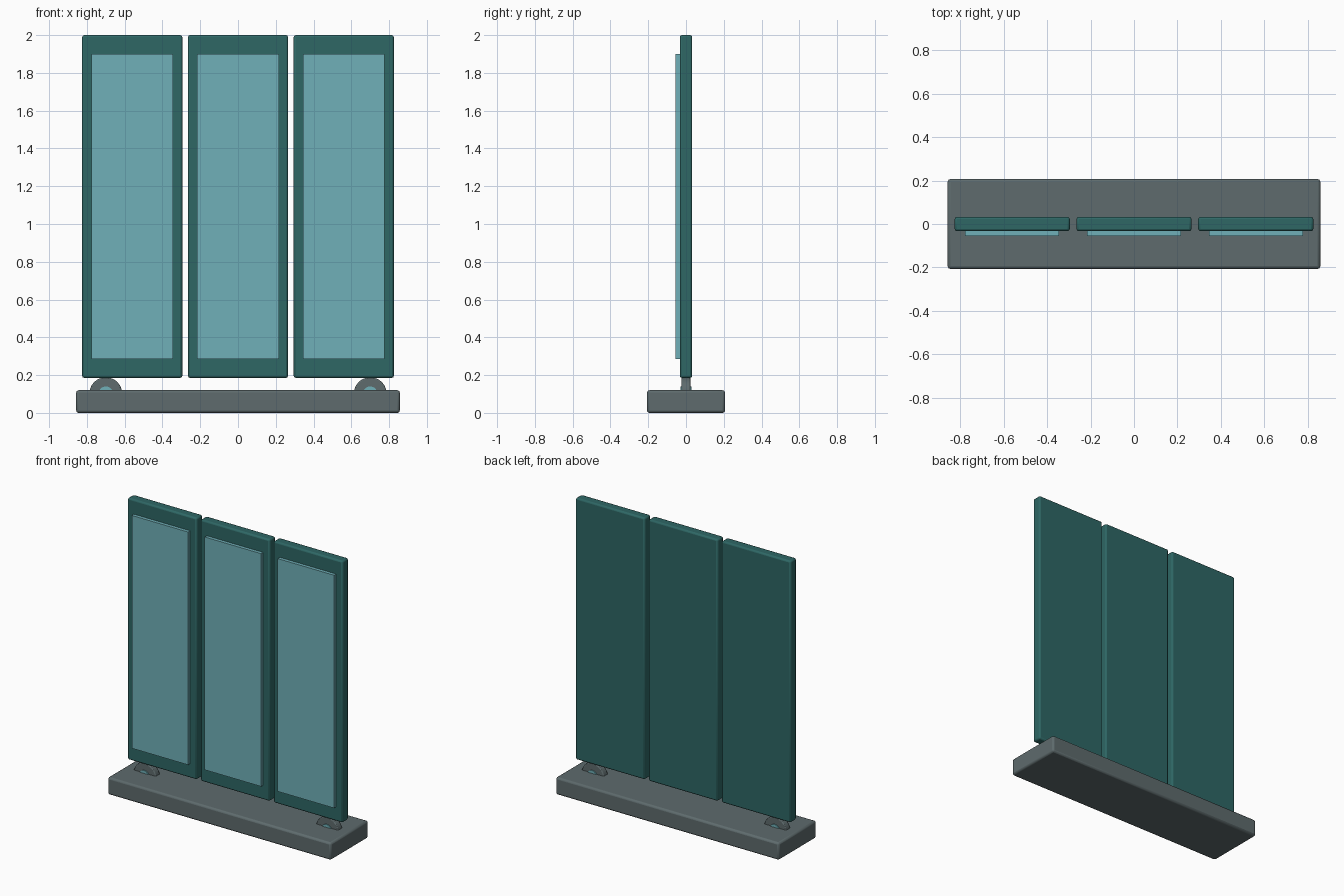
import bpy
import math

if "Cube" in bpy.data.objects:
    bpy.data.objects.remove(bpy.data.objects["Cube"])


def make_material(name, rgb):
    """Flat colour given as sRGB 0-255, stored as linear."""
    m = bpy.data.materials.new(name)
    lin = [((c / 255 + 0.055) / 1.055) ** 2.4 for c in rgb]
    m.diffuse_color = (*lin, 1.0)
    m.use_nodes = True
    m.node_tree.nodes["Principled BSDF"].inputs["Base Color"].default_value = m.diffuse_color
    return m


dark_teal = make_material("dark teal", (46, 103, 101))
light_teal = make_material("light teal", (112, 176, 184))
grey = make_material("slate grey", (94, 107, 109))


def finish(obj, name, material, bevel):
    obj.name = name
    obj.data.materials.append(material)
    if bevel:
        mod = obj.modifiers.new("soft edges", 'BEVEL')
        mod.width = bevel
        mod.segments = 2
        mod.limit_method = 'ANGLE'
        mod.angle_limit = math.radians(40)
    bpy.ops.object.shade_smooth_by_angle(angle=math.radians(30))
    return obj


def box(name, x, y, z, material, bevel=0.0):
    """Box from (min, max) pairs on each axis."""
    centre = [(a + b) / 2 for a, b in (x, y, z)]
    bpy.ops.mesh.primitive_cube_add(size=1, location=centre)
    obj = bpy.context.object
    obj.scale = [b - a for a, b in (x, y, z)]
    bpy.ops.object.transform_apply(location=False, rotation=False, scale=True)
    return finish(obj, name, material, bevel)


def disc(name, x, z, radius, width, material, bevel=0.0):
    """Cylinder with its axle along y."""
    bpy.ops.mesh.primitive_cylinder_add(
        vertices=24, radius=radius, depth=width,
        location=(x, 0, z), rotation=(math.pi / 2, 0, 0))
    return finish(bpy.context.object, name, material, bevel)


# Base plinth
box("base", (-0.857, 0.857), (-0.207, 0.207), (0, 0.12), grey, 0.013)

# Three upright panels, each with a raised light sheet on the front
for side, cx in (("left", -0.56), ("middle", 0.0), ("right", 0.56)):
    box(side + "_panel", (cx - 0.265, cx + 0.265), (-0.033, 0.033),
        (0.185, 2.0), dark_teal, 0.011)
    box(side + "_panel_sheet", (cx - 0.216, cx + 0.216), (-0.056, -0.03),
        (0.285, 1.9), light_teal)

# Wheels sunk into the base, with light hubs
for side, cx in (("left", -0.7), ("right", 0.7)):
    disc(side + "_wheel", cx, 0.102, 0.087, 0.046, grey, 0.006)
    disc(side + "_wheel_hub", cx, 0.102, 0.038, 0.058, light_teal)
